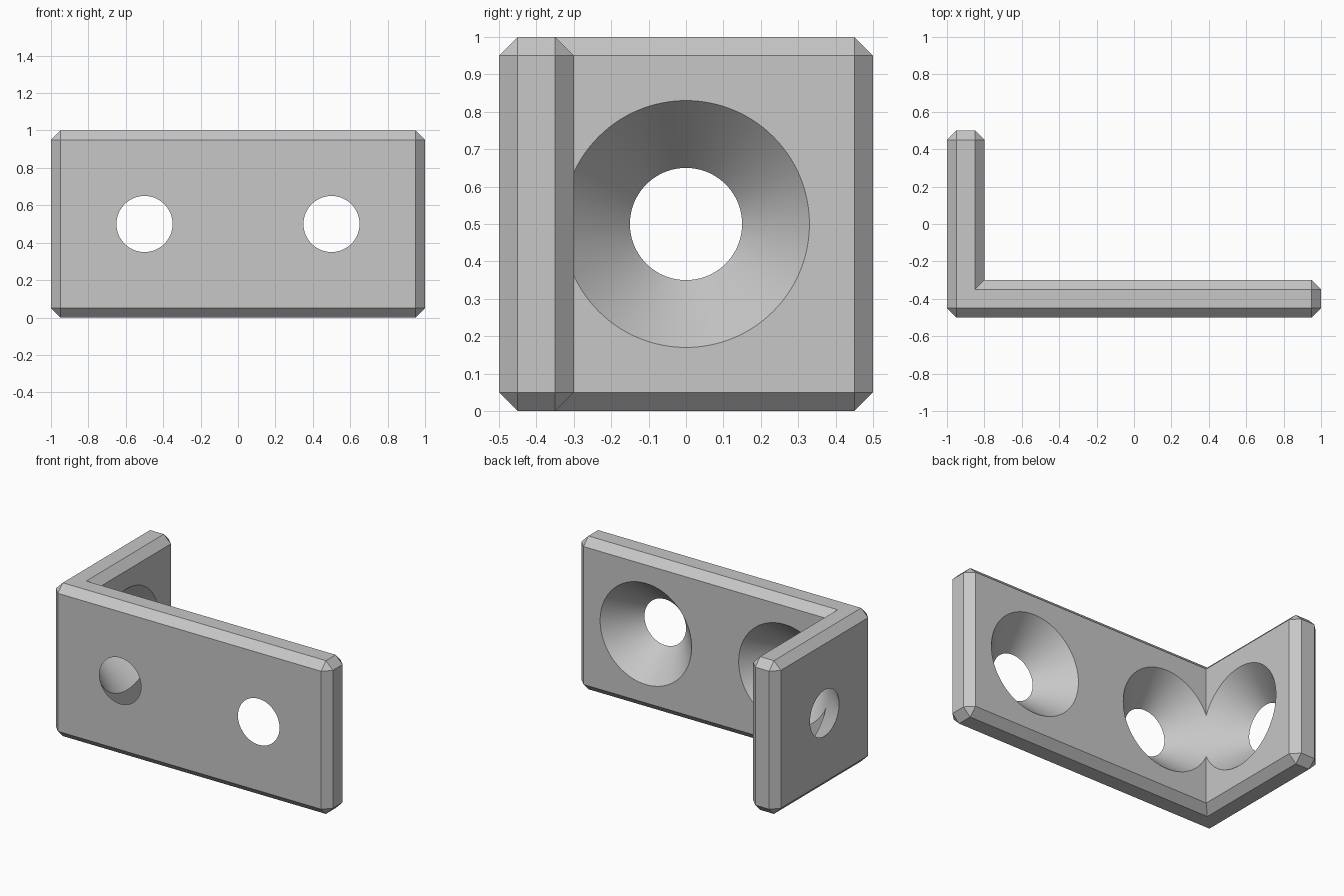
import bpy
import bmesh
from math import radians
from mathutils import Matrix, Vector

if "Cube" in bpy.data.objects:
    bpy.data.objects.remove(bpy.data.objects["Cube"])

THICK, CHAMFER = 0.2, 0.05
HOLE_R, SINK_R = 0.15, 0.33

# Plain grey metal
metal = bpy.data.materials.new("grey_metal")
metal.use_nodes = True
GREY = (0.57, 0.57, 0.57, 1)
metal.diffuse_color = GREY
metal.node_tree.nodes["Principled BSDF"].inputs["Base Color"].default_value = GREY


def make_object(name, bm):
    mesh = bpy.data.meshes.new(name)
    bm.to_mesh(mesh)
    bm.free()
    mesh.materials.append(metal)
    obj = bpy.data.objects.new(name, mesh)
    bpy.context.collection.objects.link(obj)
    return obj


# L-shaped plate: extruded profile, every outward edge chamfered
inner = Vector((-1 + THICK, -0.5 + THICK))
profile = [(-1, -0.5), (1, -0.5), (1, inner.y), inner, (inner.x, 0.5), (-1, 0.5)]
bm = bmesh.new()
base = bm.faces.new([bm.verts.new((x, y, 0)) for x, y in profile])
top = bmesh.ops.extrude_face_region(bm, geom=[base])["geom"]
bmesh.ops.translate(bm, vec=(0, 0, 1),
                    verts=[v for v in top if isinstance(v, bmesh.types.BMVert)])
bmesh.ops.recalc_face_normals(bm, faces=bm.faces)
bm.normal_update()
outward = [e for e in bm.edges if e.is_convex]
bmesh.ops.bevel(bm, geom=outward, offset=CHAMFER, offset_type='OFFSET',
                segments=1, profile=0.5, affect='EDGES')
bracket = make_object("corner_bracket", bm)


# Countersunk holes: cones widening from the outer face to the inner face
def countersink(centre, rotation):
    outside, inside = 0.02, 0.003
    slope = (SINK_R - HOLE_R) / THICK
    depth = THICK + outside + inside
    cone = bmesh.new()
    bmesh.ops.create_cone(
        cone, cap_ends=True, segments=128, depth=depth,
        radius1=HOLE_R - slope * outside, radius2=SINK_R + slope * inside,
        matrix=Matrix.Translation(centre) @ rotation
        @ Matrix.Translation((0, 0, depth / 2 - outside)))
    cutter = make_object("hole_cutter", cone)
    cutter.hide_render = True
    cut = bracket.modifiers.new("countersink", 'BOOLEAN')
    cut.operation = 'DIFFERENCE'
    cut.solver = 'EXACT'
    cut.object = cutter
    bpy.ops.object.modifier_apply(modifier=cut.name)
    bpy.data.objects.remove(cutter)


bpy.ops.object.select_all(action='DESELECT')
bpy.context.view_layer.objects.active = bracket
bracket.select_set(True)
for x in (-0.5, 0.5):
    countersink((x, -0.5, 0.5), Matrix.Rotation(radians(-90), 4, 'X'))
countersink((-1, 0, 0.5), Matrix.Rotation(radians(90), 4, 'Y'))

# Smooth cone walls, crisp chamfers
bpy.ops.object.shade_smooth_by_angle(angle=radians(20))
